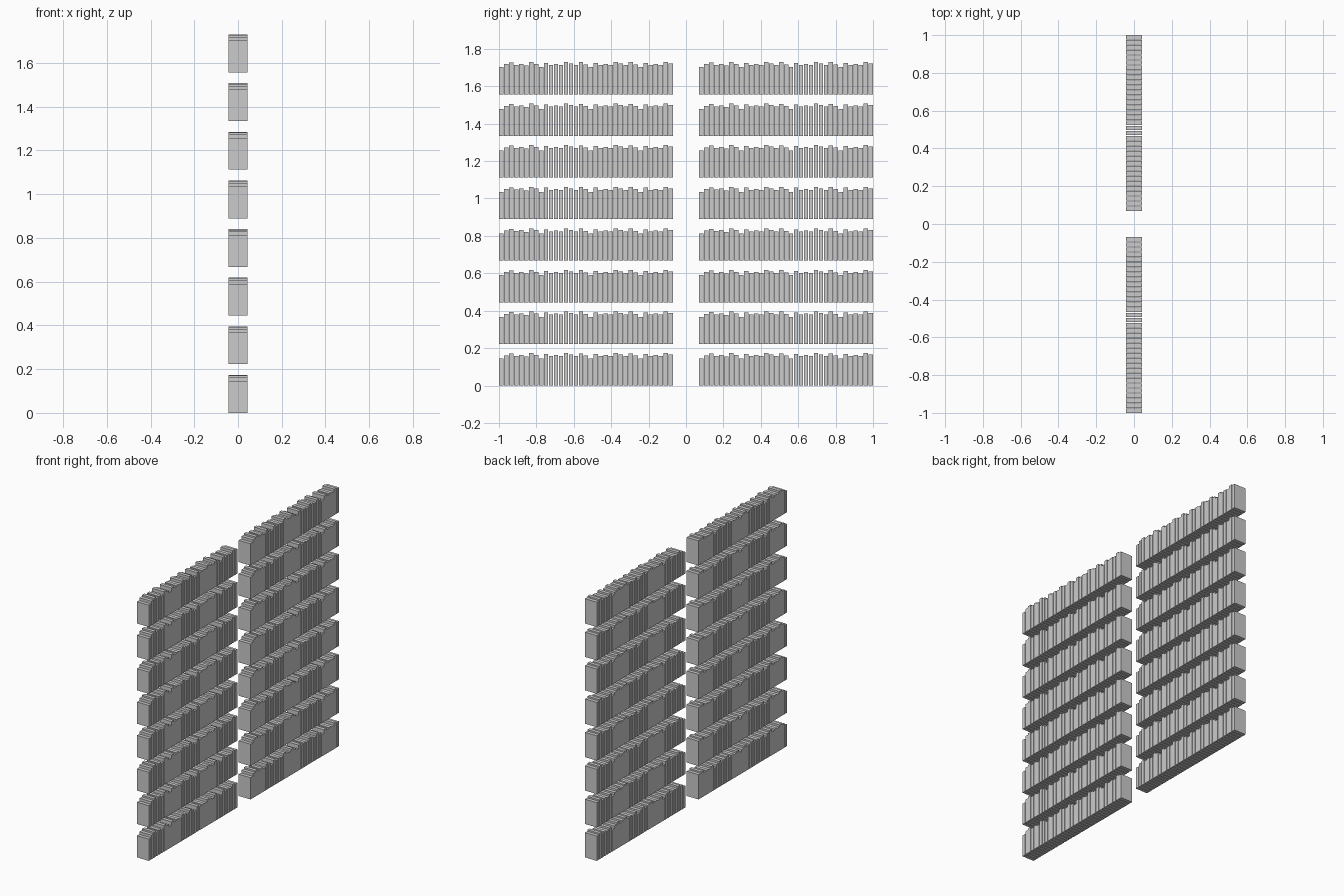
import bpy, bmesh
from mathutils import Matrix

if "Cube" in bpy.data.objects:
    bpy.data.objects.remove(bpy.data.objects["Cube"])

DEPTH = 0.087        # book depth along x
WIDTH = 0.0235       # book thickness along y
RUN = 0.93           # length of one row of books
COUNT = 35
SHELVES = 8
SHELF_STEP = 0.2224
PITCH = (RUN - WIDTH) / (COUNT - 1)

# Book heights: a short opening group, then a repeating group of ten
OPENING = [0.145, 0.161, 0.170, 0.158, 0.163, 0.154, 0.173, 0.163]
REPEAT = [0.145, 0.168, 0.157, 0.162, 0.157, 0.173, 0.165, 0.157, 0.172, 0.160]


def book_height(i):
    if i < len(OPENING):
        return OPENING[i]
    return REPEAT[(i - len(OPENING)) % len(REPEAT)]


# One row of upright books, starting at y = 0 and standing on z = 0
def row_mesh():
    bm = bmesh.new()
    for i in range(COUNT):
        h = book_height(i)
        place = Matrix.Translation((0, i * PITCH + WIDTH / 2, h / 2))
        size = Matrix.Diagonal((DEPTH, WIDTH, h, 1))
        bmesh.ops.create_cube(bm, size=1, matrix=place @ size)
    mesh = bpy.data.meshes.new("book_row")
    bm.to_mesh(mesh)
    bm.free()
    return mesh


# Repeat the row on every shelf level, in two bays with a gap between
mesh = row_mesh()
for bay, y in (("left", -1.0), ("right", 0.07)):
    for level in range(SHELVES):
        row = bpy.data.objects.new(f"book_row_{bay}_{level + 1}", mesh)
        row.location = (0, y, level * SHELF_STEP)
        bpy.context.collection.objects.link(row)
